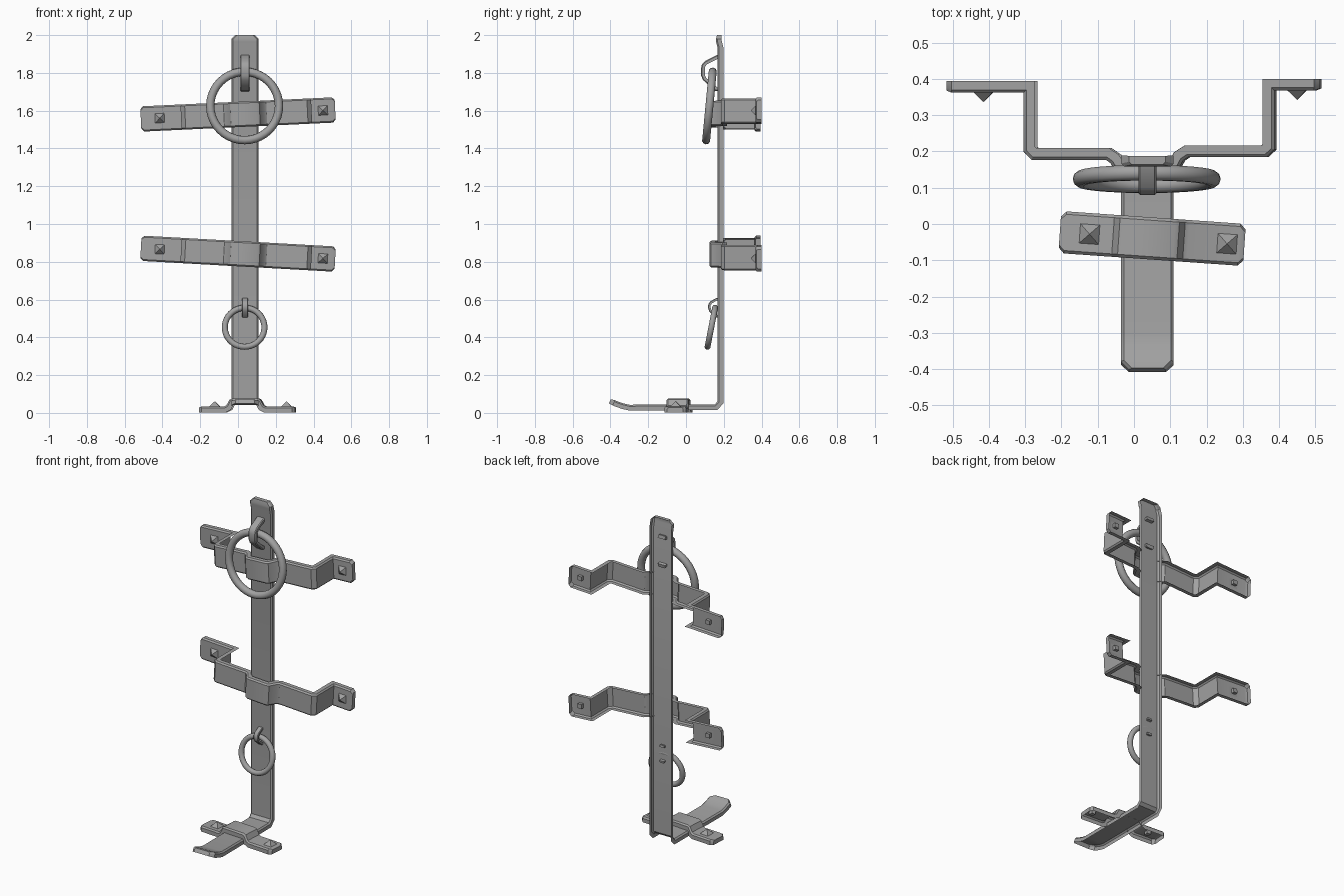
import bpy, bmesh, math
from mathutils import Vector, Matrix

old = bpy.data.objects.get("Cube")
if old:
    bpy.data.objects.remove(old, do_unlink=True)

iron = bpy.data.materials.new("grey_iron")
iron.use_nodes = True
GREY = (0.36, 0.36, 0.36, 1)
iron.diffuse_color = GREY
iron.node_tree.nodes["Principled BSDF"].inputs["Base Color"].default_value = GREY

CX = 0.037  # centre line of the upright bar


def finish(name, bm, matrix=Matrix(), angle=32):
    me = bpy.data.meshes.new(name)
    bm.to_mesh(me)
    bm.free()
    me.materials.append(iron)
    me.shade_smooth()
    me.set_sharp_from_angle(angle=math.radians(angle))
    ob = bpy.data.objects.new(name, me)
    ob.matrix_world = matrix
    bpy.context.collection.objects.link(ob)
    return ob


def strip(name, path, width, thick, place, bevel=0.008, chamfer=0.015,
          matrix=Matrix(), closed=False):
    """Sweep a bevelled flat bar along the outer path; the back stays open unless closed."""
    pts = [Vector(p) for p in path]
    # extra rings just inside both ends carry the corner chamfers
    if chamfer:
        pts.insert(1, pts[0] + (pts[1] - pts[0]).normalized() * chamfer)
        pts.insert(-1, pts[-1] + (pts[-2] - pts[-1]).normalized() * chamfer)
    dirs = [(b - a).normalized() for a, b in zip(pts, pts[1:])]
    norms = [Vector((d.y, -d.x)) for d in dirs]
    bm = bmesh.new()
    rings = []
    last = len(pts) - 1
    for i, p in enumerate(pts):
        n0, n1 = norms[max(i - 1, 0)], norms[min(i, last - 1)]
        mitre = (n0 + n1).normalized()
        mitre /= max(mitre.dot(n0), 0.5)
        end = chamfer and i in (0, last)
        h = width / 2 - (chamfer if end else 0)
        front = -bevel * 0.7 if end else 0
        half = [(h, -thick), (h, front - bevel), (h - bevel, front)]
        section = [(-u, v) for u, v in half] + half[::-1]
        rings.append([bm.verts.new(place(p + mitre * v, u)) for u, v in section])
    facing = 0
    for i, (r, s) in enumerate(zip(rings, rings[1:])):
        for k in range(6 if closed else 5):
            m = (k + 1) % 6
            f = bm.faces.new((r[k], r[m], s[m], s[k]))
            f.normal_update()
            if k == 2:
                out = place(norms[i], 0) - place(Vector((0, 0)), 0)
                facing += f.normal.dot(out)
    bm.faces.new(rings[0][::-1])
    bm.faces.new(rings[-1])
    if facing < 0:
        bmesh.ops.reverse_faces(bm, faces=bm.faces[:])
    return finish(name, bm, matrix)


def in_yz(p, u):
    return Vector((CX + u, p.x, p.y))


def in_xy(p, u):
    return Vector((p.x, p.y, u))


def in_xz(p, u):
    return Vector((p.x, u, p.y))


def stud(name, matrix):
    """Pyramid nail head pointing along local z, with a short shank."""
    bm = bmesh.new()
    bmesh.ops.create_cone(bm, cap_ends=True, segments=4, radius1=0.038, radius2=0,
                          depth=0.028, matrix=Matrix.Translation((0, 0, 0.012))
                          @ Matrix.Rotation(math.pi / 4, 4, 'Z'))
    bmesh.ops.create_cube(bm, size=0.026, matrix=Matrix.Translation((0, 0, -0.008)))
    finish(name, bm, matrix, 10)


def ring(name, centre, major, minor, tilt):
    """Round ring standing upright, leaning back by tilt."""
    bm = bmesh.new()
    n, m = 40, 10
    loops = []
    for i in range(n):
        a = math.tau * i / n
        loop = []
        for j in range(m):
            b = math.tau * j / m
            r = major + minor * math.cos(b)
            loop.append(bm.verts.new((r * math.cos(a), minor * math.sin(b), r * math.sin(a))))
        loops.append(loop)
    for i in range(n):
        r, s = loops[i], loops[(i + 1) % n]
        for j in range(m):
            k = (j + 1) % m
            bm.faces.new((r[j], r[k], s[k], s[j]))
    bmesh.ops.recalc_face_normals(bm, faces=bm.faces[:])
    finish(name, bm, Matrix.Translation(centre) @ Matrix.Rotation(-tilt, 4, 'X'), 60)


# Upright bar with bent foot and upturned toe
strip("upright_bar",
      [(0.158, 2.0), (0.159, 1.965), (0.168, 1.93), (0.168, 0.062), (0.152, 0.045),
       (-0.3, 0.043), (-0.33, 0.05), (-0.365, 0.062), (-0.395, 0.077)],
      0.145, 0.03, in_yz, chamfer=0.022)

# Two tilted cross straps with studs on their flanges
strap_path = [(-0.515, 0.362), (-0.302, 0.362), (-0.302, 0.2), (-0.28, 0.177),
              (-0.075, 0.177), (-0.062, 0.168), (-0.04, 0.132), (-0.025, 0.125),
              (0.1, 0.125), (0.115, 0.132), (0.138, 0.175), (0.152, 0.184),
              (0.368, 0.184), (0.39, 0.205), (0.39, 0.368), (0.515, 0.368)]
for label, height, tilt in (("upper", 1.58, -0.047), ("lower", 0.843, 0.056)):
    base = Matrix.Translation((0, 0, height)) @ Matrix.Rotation(tilt, 4, 'Y')
    strip(label + "_strap", strap_path, 0.134, 0.032, in_xy, matrix=base)
    for side, x, y in (("right", -0.415, 0.362), ("left", 0.45, 0.368)):
        stud(f"{label}_{side}_stud", base @ Matrix.Translation((x, y, 0))
             @ Matrix.Rotation(math.pi / 2, 4, 'X'))

# Small strap across the foot
base = Matrix.Translation((0.05, -0.04, 0)) @ Matrix.Rotation(-0.07, 4, 'Z')
strip("foot_strap",
      [(0.255, 0.034), (0.1, 0.034), (0.088, 0.04), (0.072, 0.07), (0.06, 0.076),
       (-0.08, 0.076), (-0.092, 0.07), (-0.108, 0.04), (-0.12, 0.034), (-0.255, 0.034)],
      0.116, 0.032, in_xz, matrix=base)
for side, x in (("right", -0.173), ("left", 0.207)):
    stud(f"foot_{side}_stud", base @ Matrix.Translation((x, 0, 0.036)))

# Rings hanging from staples
ring("large_ring", (CX - 0.002, 0.124, 1.625), 0.182, 0.022, 0.095)
ring("small_ring", (CX - 0.002, 0.134, 0.453), 0.105, 0.016, 0.19)
strip("large_staple",
      [(0.182, 1.897), (0.16, 1.893), (0.1, 1.862), (0.084, 1.845), (0.08, 1.825),
       (0.08, 1.785), (0.09, 1.762), (0.155, 1.705), (0.182, 1.7)],
      0.05, 0.02, in_yz, bevel=0.005, chamfer=0, closed=True)
strip("small_staple",
      [(0.182, 0.611), (0.16, 0.608), (0.128, 0.59), (0.118, 0.575), (0.117, 0.555),
       (0.124, 0.535), (0.16, 0.505), (0.182, 0.502)],
      0.03, 0.013, in_yz, bevel=0.003, chamfer=0, closed=True)
